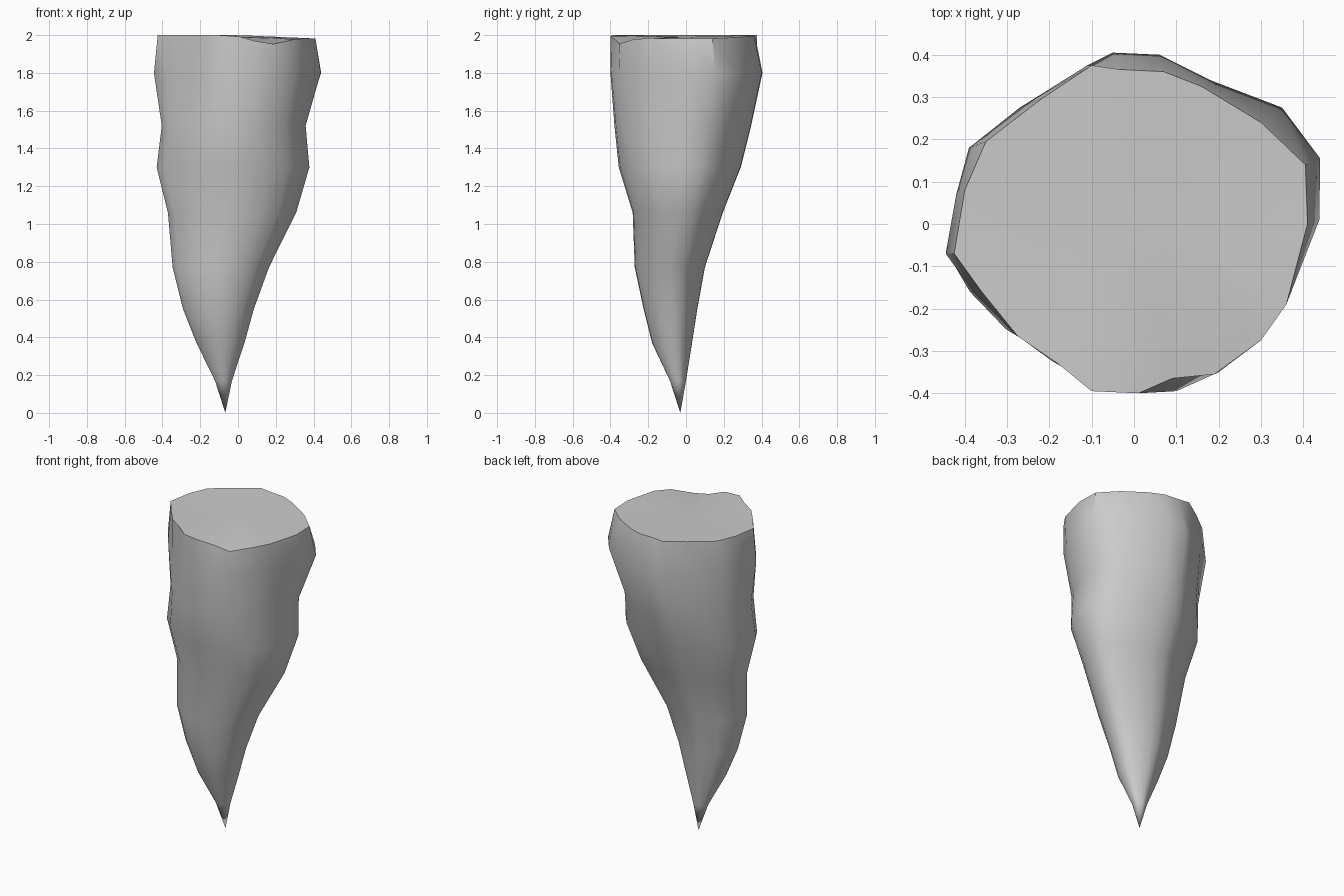
import bpy, bmesh, math

if "Cube" in bpy.data.objects:
    bpy.data.objects.remove(bpy.data.objects["Cube"])

# Irregular rim outline (x, y), counter-clockwise from the right side
RIM = [(.41, 0), (.405, .14), (.30, .24), (.16, .325), (.07, .36),
       (-.03, .365), (-.10, .375), (-.22, .295), (-.35, .195), (-.40, .08),
       (-.425, -.07), (-.36, -.16), (-.275, -.265), (-.18, -.33), (-.10, -.395),
       (.01, -.40), (.09, -.365), (.19, -.355), (.30, -.275), (.36, -.19)]
# Bulged outline just below the rim
BULGE = [(.438, .01), (.44, .155), (.35, .275), (.18, .34), (.06, .40),
         (-.05, .405), (-.11, .375), (-.27, .275), (-.39, .18), (-.42, .07),
         (-.445, -.07), (-.38, -.16), (-.28, -.26), (-.18, -.33), (-.10, -.39),
         (.01, -.40), (.10, -.395), (.20, -.35), (.30, -.275), (.36, -.18)]
# Lower levels: z, x min, x max, y min, y max
LEVELS = [(1.52, -.405, .36, -.38, .345), (1.3, -.432, .38, -.357, .29),
          (1.06, -.372, .31, -.283, .195), (.77, -.347, .165, -.272, .10),
          (.55, -.292, .085, -.225, .06), (.37, -.22, .035, -.18, .032),
          (.17, -.122, -.032, -.085, 0)]


def fit(level):
    """Stretch a rounded outline into the extents of one level."""
    z, x0, x1, y0, y1 = level
    pts = []
    for i, (bx, by) in enumerate(BULGE):
        a = math.atan2(by, bx)
        # mix of the lumpy outline and a plain ellipse
        u = .5 * bx / .4425 + .5 * math.cos(a)
        v = .5 * by / .4025 + .5 * math.sin(a)
        pts.append(((x0 + x1) / 2 + u * (x1 - x0) / 2,
                    (y0 + y1) / 2 + v * (y1 - y0) / 2, z))
    return pts


def rim_z(x, y):
    """Rim dips at the front right."""
    dip = .04 * math.exp(-((x - .17) / .13) ** 2 - ((y + .36) / .12) ** 2)
    return 2 - dip - .018 * max(0, x) / .41


rings = [[(x, y, rim_z(x, y)) for x, y in RIM], [(x, y, 1.8) for x, y in BULGE]]
rings += [fit(l) for l in LEVELS]

# Rock spike: lofted rings, closed to a point at the bottom and capped on top
bm = bmesh.new()
loops = [[bm.verts.new(p) for p in r] for r in rings]
n = len(RIM)
for up, lo in zip(loops, loops[1:]):
    for i in range(n):
        j = (i + 1) % n
        bm.faces.new((up[i], lo[i], lo[j], up[j]))
tip = bm.verts.new((-.067, -.03, 0))
mid = bm.verts.new((0, 0, 1.99))
for i in range(n):
    j = (i + 1) % n
    bm.faces.new((loops[-1][i], tip, loops[-1][j]))
    bm.faces.new((loops[0][i], loops[0][j], mid))
bmesh.ops.recalc_face_normals(bm, faces=bm.faces)
mesh = bpy.data.meshes.new("rock_spike")
bm.to_mesh(mesh)
bm.free()
spike = bpy.data.objects.new("rock_spike", mesh)
bpy.context.collection.objects.link(spike)

# Smooth sides with a crisp rim
bpy.context.view_layer.objects.active = spike
spike.select_set(True)
bpy.ops.object.shade_smooth_by_angle(angle=math.radians(40))
